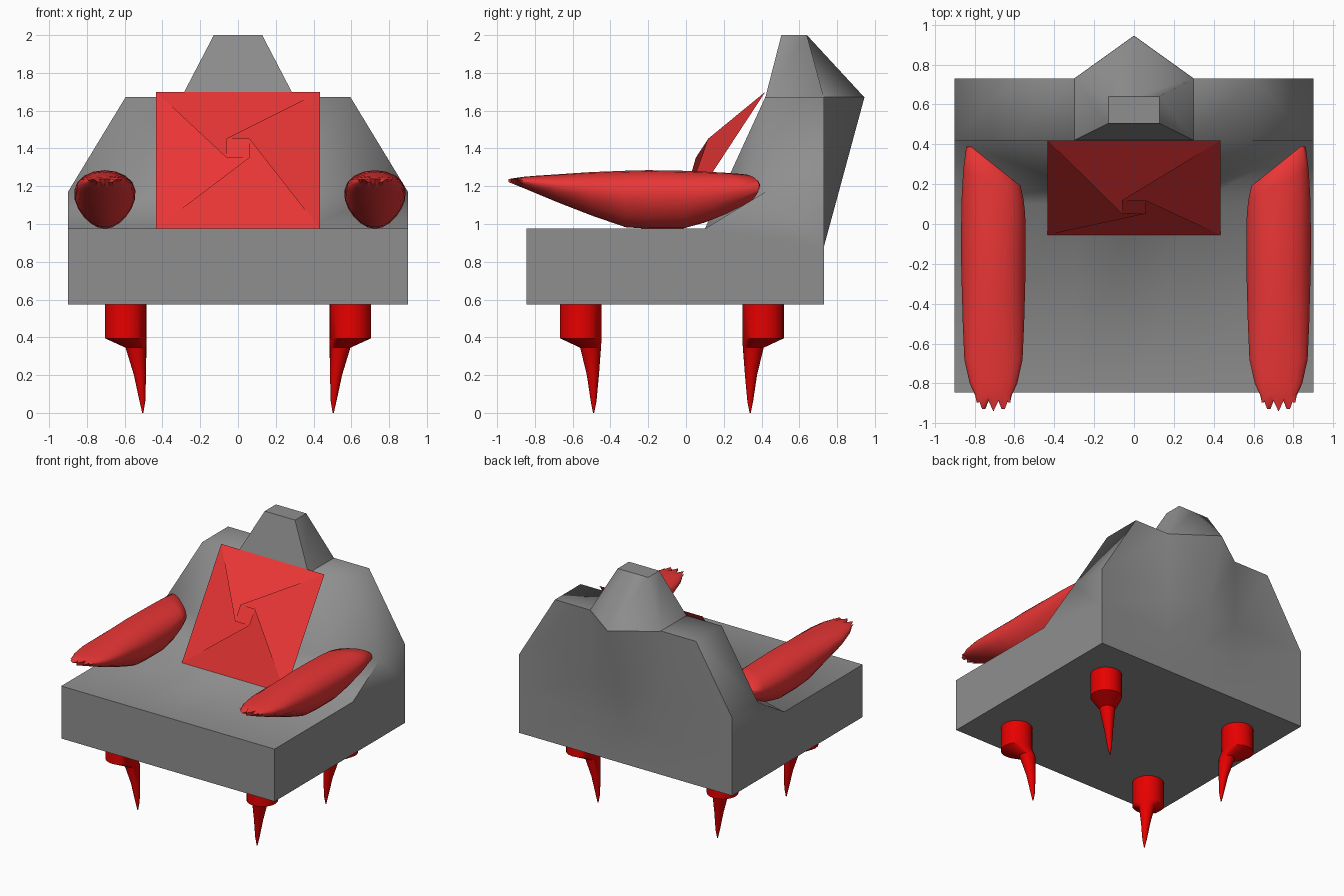
import bpy, bmesh, math
from mathutils import Vector

if "Cube" in bpy.data.objects:
    bpy.data.objects.remove(bpy.data.objects["Cube"])


def material(name, colour):
    m = bpy.data.materials.new(name)
    m.diffuse_color = (*colour, 1)
    m.use_nodes = True
    m.node_tree.nodes["Principled BSDF"].inputs["Base Color"].default_value = m.diffuse_color
    return m


def finish(name, bm, mat=None, angle=None):
    bmesh.ops.recalc_face_normals(bm, faces=bm.faces)
    mesh = bpy.data.meshes.new(name)
    bm.to_mesh(mesh)
    bm.free()
    ob = bpy.data.objects.new(name, mesh)
    bpy.context.collection.objects.link(ob)
    if mat:
        mesh.materials.append(mat)
    if angle:
        bpy.context.view_layer.objects.active = ob
        ob.select_set(True)
        bpy.ops.object.shade_smooth_by_angle(angle=math.radians(angle))
        ob.select_set(False)
    return ob


def loft(bm, rings, cap_start=True, cap_end=True):
    loops = [[bm.verts.new(p) for p in ring] for ring in rings]
    for a, b in zip(loops, loops[1:]):
        n = len(a)
        for i in range(n):
            bm.faces.new((a[i], a[(i + 1) % n], b[(i + 1) % n], b[i]))
    if cap_start:
        bm.faces.new(loops[0])
    if cap_end:
        bm.faces.new(loops[-1])
    return loops


grey = material("dark grey", (0.275, 0.275, 0.275))
red = material("red", (0.82, 0.036, 0.036))
leg_red = material("leg red", (0.8, 0.0, 0.0))

# Seat and backrest: side profiles lofted across the width, wings lean inward
columns = []
for x, top_x, front_y, peak_y, mid_y in (
        (-0.9, -0.595, 0.42, 0.73, 0.73), (-0.3, -0.3, 0.19, 0.73, 0.73),
        (0, 0, 0.19, 0.945, 0.809),
        (0.3, 0.3, 0.19, 0.73, 0.73), (0.9, 0.595, 0.42, 0.73, 0.73)):
    columns.append([(x, -0.845, 0.575), (x, -0.845, 0.975), (x, 0.1, 0.975),
                    (x, front_y, 1.17), (top_x, 0.42, 1.672),
                    (top_x, peak_y, 1.672), (x, mid_y, 1.17),
                    (x, 0.73, 0.88), (x, 0.73, 0.575)])
bm = bmesh.new()
loops = loft(bm, columns, False, False)
for loop in (loops[0], loops[-1]):
    bm.faces.new([loop[i] for i in (0, 1, 2, 3, 6, 7, 8)])
    bm.faces.new(loop[3:7])
finish("seat_and_backrest", bm, grey, 70)

# Headrest: five-sided block tapering to a small flat top
bm = bmesh.new()
loft(bm, [[(-0.3, 0.42, 1.67), (0.3, 0.42, 1.67), (0.3, 0.73, 1.67),
           (0, 0.945, 1.67), (-0.3, 0.73, 1.67)],
          [(-0.128, 0.505, 2), (0.128, 0.505, 2), (0.128, 0.64, 2),
           (0, 0.64, 2), (-0.128, 0.64, 2)]])
headrest = finish("headrest", bm, grey, 60)
for face in headrest.data.polygons:
    if abs(face.normal.z) > 0.9:
        face.use_smooth = False

# Back cushion: tilted square rising to a small square twisted a quarter turn
bm = bmesh.new()
across = Vector((0.435, 0, 0))
up = Vector((0, 0.2375, 0.3625))
out = Vector((0, -0.0975, 0.064))
centre = Vector((0, 0.1825, 1.3375))
corners = [(-1, 1), (1, 1), (1, -1), (-1, -1)]
outer = [bm.verts.new(centre + across * u + up * v) for u, v in corners]
inner = [bm.verts.new(centre + out + (across * u + up * v) * 0.14)
         for u, v in corners]
for i in range(4):
    j = (i + 1) % 4
    bm.faces.new((outer[i], outer[j], inner[i - 1]))
    bm.faces.new((outer[j], inner[i], inner[i - 1]))
bm.faces.new(inner)
bm.faces.new(outer)
finish("back_cushion", bm, red)

# Armrests: egg-shaped sections, toothed tip at the front, slanted rear end
SEG = 20
STATIONS = [  # y, half width, bottom z, top z, rear slant
    (-0.86, 0.092, 1.19, 1.25, 0), (-0.8, 0.12, 1.165, 1.255, 0),
    (-0.68, 0.147, 1.115, 1.263, 0), (-0.5, 0.155, 1.045, 1.275, 0),
    (-0.32, 0.16, 0.983, 1.282, 0), (-0.2, 0.163, 0.975, 1.285, 0),
    (-0.02, 0.163, 0.975, 1.282, 0.1), (0.1, 0.16, 1.008, 1.277, 0.3),
    (0.2, 0.152, 1.05, 1.272, 0.5), (0.29, 0.137, 1.1, 1.265, 0.72),
    (0.3, 0.115, 1.125, 1.255, 0.8)]


def section(y, w, low, high, slant, teeth=0.0):
    pts = []
    for i in range(SEG):
        a = math.tau * i / SEG
        x = w * math.cos(a) * (1 + 0.22 * math.sin(a)) / 1.023
        z = (low + high) / 2 + (high - low) / 2 * math.sin(a)
        pts.append((x, y + slant * x - teeth * (i % 2) * abs(math.sin(a)), z))
    return pts


for side, name, offset in ((1, "right_armrest", 0.725), (-1, "left_armrest", -0.705)):
    rings = [section(-0.875, 0.085, 1.222, 1.238, 0, 0.065)]
    rings += [section(*s) for s in STATIONS]
    rings = [[(side * x + offset, y, z) for x, y, z in r] for r in rings]
    bm = bmesh.new()
    first = loft(bm, rings, cap_start=False)[0]
    # close the tip by joining the upper teeth to the lower ones
    for i in range(SEG // 2):
        ring = [first[i], first[i + 1], first[-i - 1], first[-i]]
        bm.faces.new(list(dict.fromkeys(ring)))
    finish(name, bm, red, 60)

# Legs: round block narrowing to a claw that sits on the inner corner
for sx, side in ((1, "right"), (-1, "left")):
    for y, inward, end in ((-0.557, 1, "front"), (0.408, -1, "rear")):
        rings = []
        for z, r, dx, dy in ((0.58, 0.11, 0, 0), (0.395, 0.11, 0, 0),
                             (0.345, 0.055, 0.055, 0.052), (0.2, 0.032, 0.076, 0.064),
                             (0.06, 0.015, 0.089, 0.068), (0.0, 0.003, 0.091, 0.068)):
            rings.append([(sx * (0.595 - dx) + r * math.cos(math.tau * i / 20),
                           y + inward * dy + r * math.sin(math.tau * i / 20), z)
                          for i in range(20)])
        bm = bmesh.new()
        loft(bm, rings)
        finish(f"{side}_{end}_leg", bm, leg_red, 35)
